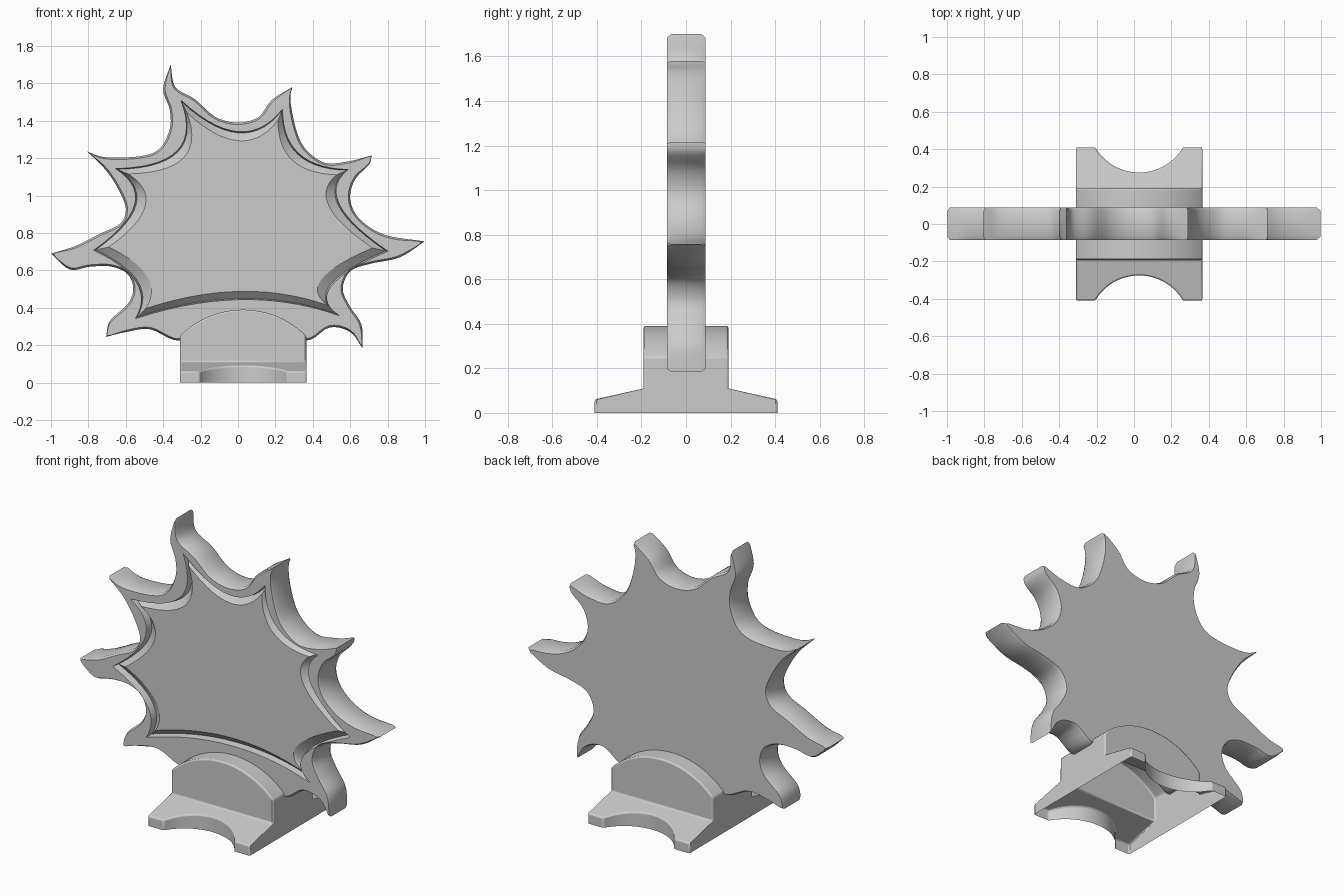
import bpy, bmesh, math
from mathutils import Vector

if "Cube" in bpy.data.objects:
    bpy.data.objects.remove(bpy.data.objects["Cube"])

def finish(bm, name, angle=30):
    bmesh.ops.remove_doubles(bm, verts=bm.verts, dist=1e-4)
    bmesh.ops.recalc_face_normals(bm, faces=bm.faces)
    me = bpy.data.meshes.new(name)
    bm.to_mesh(me)
    bm.free()
    ob = bpy.data.objects.new(name, me)
    bpy.context.collection.objects.link(ob)
    bpy.ops.object.select_all(action='DESELECT')
    ob.select_set(True)
    bpy.context.view_layer.objects.active = ob
    bpy.ops.object.shade_smooth_by_angle(angle=math.radians(angle))
    return ob

def spline(pts, n):
    """Catmull-Rom through pts, last point left out."""
    p = [Vector(q) for q in pts]
    p = [2 * p[0] - p[1]] + p + [2 * p[-1] - p[-2]]
    out = []
    for i in range(1, len(p) - 2):
        a, b, c, d = p[i - 1:i + 3]
        for k in range(n):
            t = k / n
            out.append(0.5 * (2 * b + (c - a) * t + (2 * a - 5 * b + 4 * c - d) * t * t
                              + (3 * b - a - 3 * c + d) * t ** 3))
    return out

# Spiky outline: each arc starts at a spike tip (x, z), clockwise
arcs = [
    [(-.36, 1.70), (-.335, 1.58), (-.23, 1.515), (-.12, 1.42), (0, 1.39), (.11, 1.42), (.18, 1.51)],
    [(.29, 1.58), (.28, 1.51), (.31, 1.355), (.36, 1.25), (.465, 1.175), (.6, 1.185)],
    [(.715, 1.215), (.70, 1.165), (.625, 1.085), (.6, .98), (.65, .875), (.785, .79)],
    [(.998, .755), (.865, .67), (.705, .635), (.6, .595), (.56, .50), (.6, .405), (.66, .31)],
    [(.665, .185), (.6, .27), (.49, .295), (.36, .225), (.2, .335), (.027, .37),
     (-.15, .335), (-.31, .225), (-.47, .285), (-.6, .27)],
    [(-.705, .245), (-.685, .33), (-.59, .42), (-.56, .5), (-.59, .58), (-.675, .62),
     (-.79, .62), (-.9, .605)],
    [(-.998, .69), (-.87, .73), (-.74, .795), (-.63, .85), (-.6, .93), (-.64, 1.035), (-.71, 1.14)],
    [(-.805, 1.235), (-.71, 1.205), (-.525, 1.21), (-.42, 1.25), (-.365, 1.355),
     (-.365, 1.46), (-.4, 1.57)]]
# Panel groove corners, each followed by the middle of its arc
groove = [(-.30, 1.50), (0, 1.335), (.235, 1.455), (.32, 1.22), (.58, 1.135), (.535, .95),
          (.79, .705), (.49, .52), (.535, .365), (.02, .45), (-.54, .35), (-.535, .54),
          (-.76, .71), (-.545, .95), (-.645, 1.14), (-.32, 1.235)]

outer = []
for i, a in enumerate(arcs):
    outer += spline(a + [arcs[(i + 1) % 8][0]], 5)
tips = [Vector(a[0]) for a in arcs]
inset = []
for i, p in enumerate(outer):
    prev, nxt = outer[i - 1], outer[(i + 1) % len(outer)]
    near = min((p - t).length for t in tips)
    if near < 1e-5:                      # blunt the tip corners
        inset.append(p.lerp((prev + nxt) / 2, .6))
    else:
        nrm = Vector(((nxt - prev).y, -(nxt - prev).x)).normalized()
        inset.append(p + nrm * 0.01 * min(1, near / 0.12))

rim = []
for i in range(0, 16, 2):
    a, m, b = (Vector(groove[(i + k) % 16]) for k in range(3))
    c = 2 * m - (a + b) / 2
    rim += [a * (1 - t) ** 2 + c * 2 * t * (1 - t) + b * t * t for t in (k / 14 for k in range(14))]
centre = Vector((0, .87))
def scaled(f):
    return [centre + (p - centre) * f for p in rim]

# Spiked plate with a raised panel inside a sunken border
bm = bmesh.new()
def loop(pts, y):
    vs = [bm.verts.new((p.x, y, p.y)) for p in pts]
    return vs, [bm.edges.new((vs[i - 1], vs[i])) for i in range(len(vs))]
def bridge(a, b):
    for i in range(len(a)):
        bm.faces.new((a[i - 1], a[i], b[i], b[i - 1]))
back, back_e = loop(inset, .088)
o1, _ = loop(outer, .07)
o2, _ = loop(outer, -.067)
front, front_e = loop(inset, -.085)
lip, lip_e = loop(scaled(1.015), -.085)
wall, _ = loop(rim, -.045)
panel, panel_e = loop(scaled(.91), -.08)
for a, b in ((back, o1), (o1, o2), (o2, front), (lip, wall), (wall, panel)):
    bridge(a, b)
for edges in (back_e, front_e + lip_e, panel_e):
    bmesh.ops.triangle_fill(bm, use_beauty=True, edges=edges, normal=(0, -1, 0))
finish(bm, "spiked_plate")

# Hollow stand: arched block with sloped, scooped feet, open underneath
bm = bmesh.new()
def face(pts):
    bm.faces.new([bm.verts.new(p) for p in pts])
L, R, Y = -.31, .365, .19
cx, half, rise = (L + R) / 2, (R - L) / 2, .14
rad = (half ** 2 + rise ** 2) / (2 * rise)
ang = math.asin(half / rad)
arch = [(L, .11)]
for k in range(25):
    t = -ang + 2 * ang * k / 24
    arch.append((cx + rad * math.sin(t), .39 - rad + rad * math.cos(t)))
arch.append((R, .11))
for (x0, z0), (x1, z1) in zip(arch, arch[1:]):
    face([(x0, -Y, z0), (x1, -Y, z1), (x1, Y, z1), (x0, Y, z0)])
for x in (L, R):
    face([(x, -.41, 0), (x, .41, 0), (x, .41, .06), (x, Y, .11), (x, -Y, .11), (x, -.41, .06)])
scoop_r, scoop_y = .272, .547
sa = math.acos((scoop_y - .41) / scoop_r)
edge = [(R, .41)]
for k in range(21):
    t = sa - 2 * sa * k / 20
    edge.append((cx + scoop_r * math.sin(t), scoop_y - scoop_r * math.cos(t)))
edge.append((L, .41))
def top(y):
    return .11 - (y - Y) / .22 * .05
for s in (-1, 1):
    face([(x, s * Y, z) for x, z in arch])
    face([(x, s * y, top(y)) for x, y in [(L, Y), (R, Y)] + edge])
    for (x0, y0), (x1, y1) in zip(edge, edge[1:]):
        face([(x0, s * y0, 0), (x1, s * y1, 0), (x1, s * y1, top(y1)), (x0, s * y0, top(y0))])
stand = finish(bm, "arched_stand")
bev = stand.modifiers.new("edge_bevel", 'BEVEL')
bev.width = .008
bev.segments = 2
bev.limit_method = 'ANGLE'
bev.angle_limit = math.radians(40)
